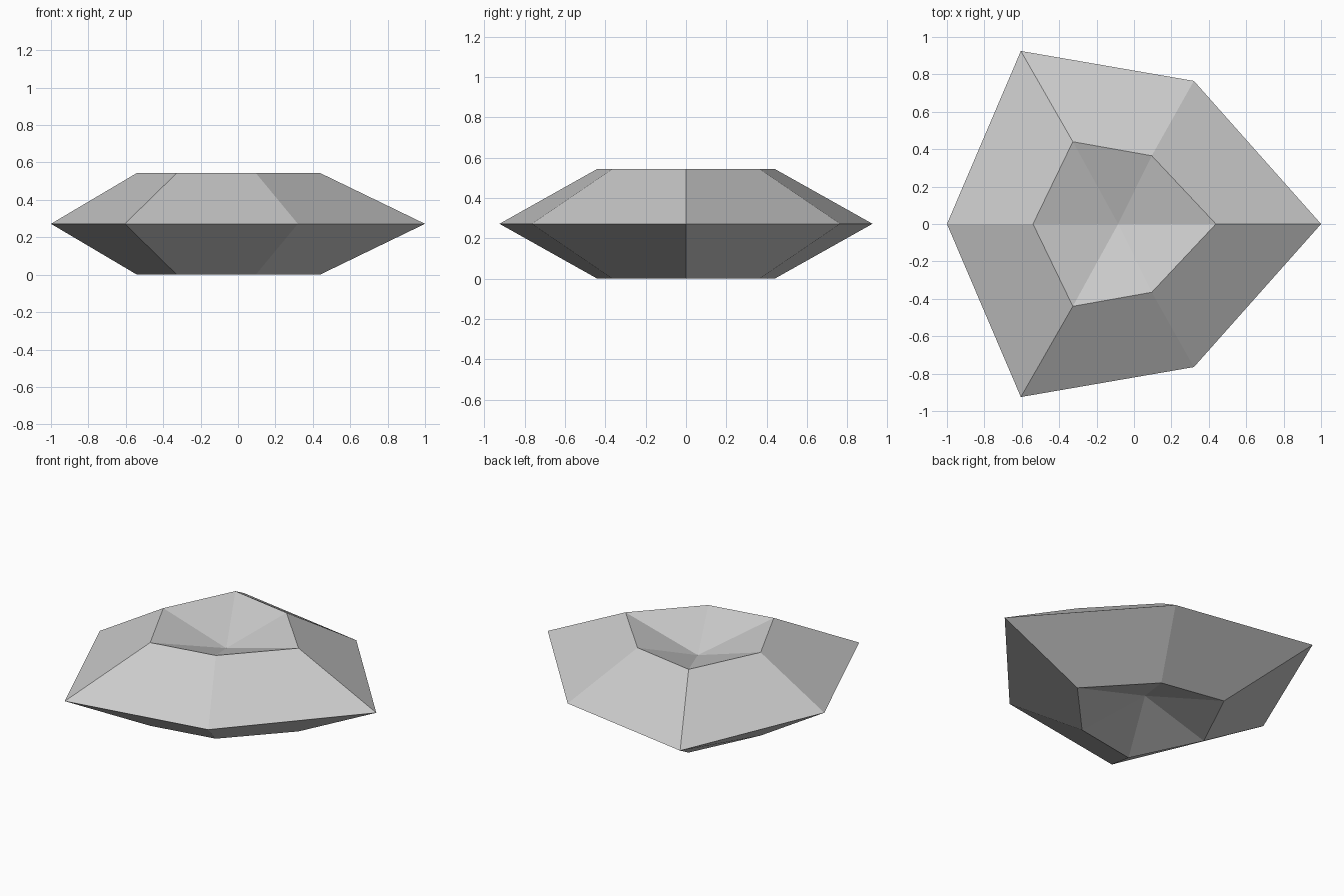
import bpy
import bmesh

cube = bpy.data.objects.get("Cube")
if cube:
    bpy.data.objects.remove(cube, do_unlink=True)

HALF_HEIGHT = 0.272
DIMPLE_HEIGHT = 0.132      # apex of each dimple, measured from the girdle
DIMPLE_X = -0.085

# Half outlines, from the pointed left tip round to the right tip
GIRDLE = [(1, 0), (0.32, 0.765), (-0.605, 0.925), (-1, 0)]
RIM = [(0.438, 0), (0.095, 0.365), (-0.327, 0.44), (-0.54, 0)]


def full_outline(half):
    """Mirror a half outline across the x axis into a closed hexagon."""
    return half + [(x, -y) for x, y in reversed(half[1:-1])]


def add_ring(bm, half, z):
    return [bm.verts.new((x, y, z)) for x, y in full_outline(half)]


def build_stone(material):
    bm = bmesh.new()
    girdle = add_ring(bm, GIRDLE, HALF_HEIGHT)
    count = len(girdle)

    # Upper and lower halves: sloping facets and a sunken fan
    for side in (1, -1):
        rim = add_ring(bm, RIM, HALF_HEIGHT * (1 + side))
        apex = bm.verts.new((DIMPLE_X, 0, HALF_HEIGHT + side * DIMPLE_HEIGHT))
        for i in range(count):
            j = (i + 1) % count
            bm.faces.new((girdle[i], girdle[j], rim[j], rim[i]))
            bm.faces.new((rim[i], rim[j], apex))

    bmesh.ops.recalc_face_normals(bm, faces=bm.faces)
    mesh = bpy.data.meshes.new("faceted_stone")
    bm.to_mesh(mesh)
    bm.free()
    mesh.materials.append(material)
    stone = bpy.data.objects.new("faceted_stone", mesh)
    bpy.context.collection.objects.link(stone)
    return stone


# Plain grey material
grey = bpy.data.materials.new("light_grey")
grey.use_nodes = True
colour = (0.6, 0.6, 0.6, 1)
grey.diffuse_color = colour
grey.node_tree.nodes["Principled BSDF"].inputs["Base Color"].default_value = colour

build_stone(grey)
